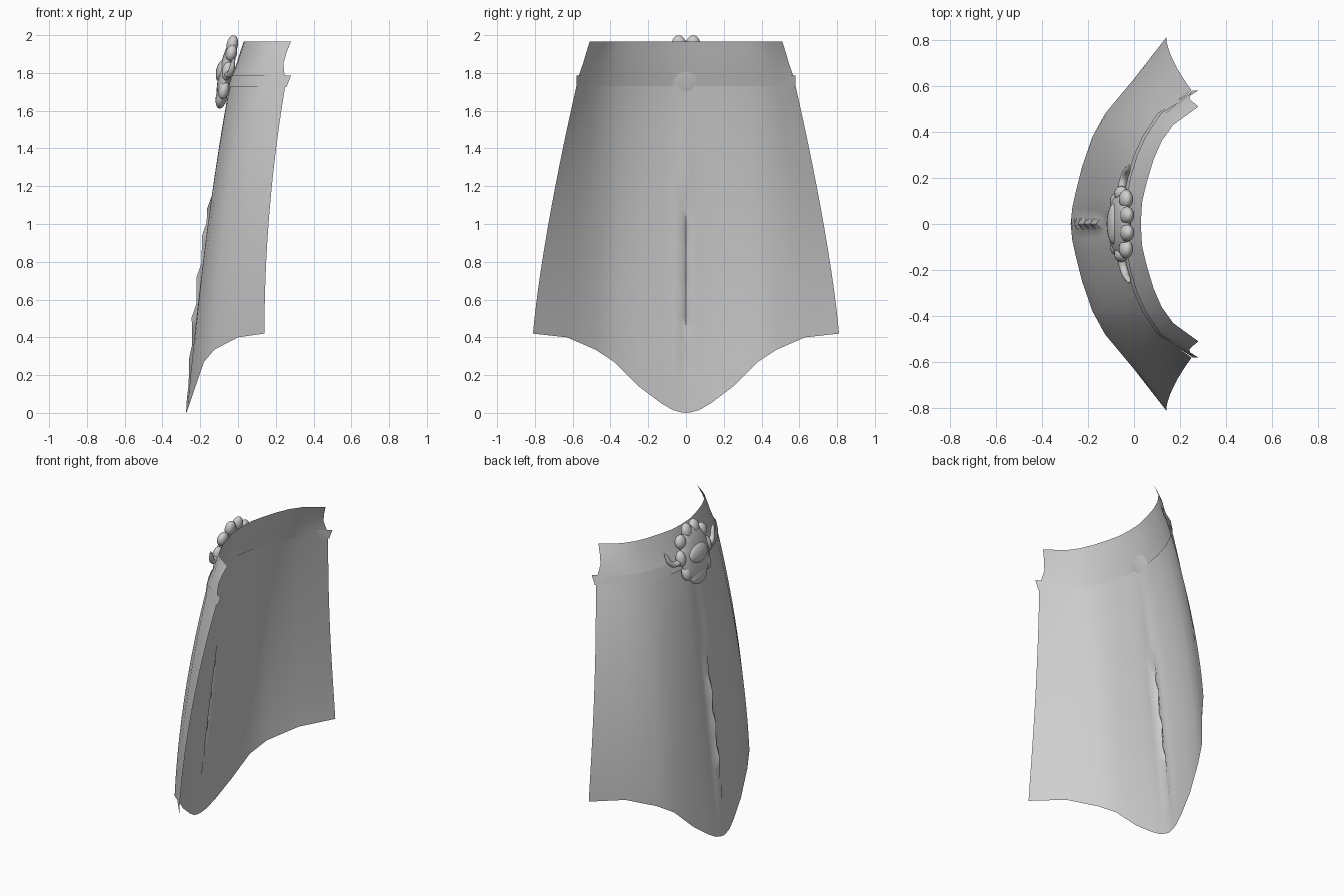
import bpy
import math
from mathutils import Vector

cube = bpy.data.objects.get("Cube")
if cube:
    bpy.data.objects.remove(cube, do_unlink=True)

GREY = (0.62, 0.62, 0.62, 1)
mat = bpy.data.materials.new("plain grey")
mat.use_nodes = True
mat.diffuse_color = GREY
mat.node_tree.nodes["Principled BSDF"].inputs["Base Color"].default_value = GREY


def lerp(a, b, t):
    return a + (b - a) * t


def finish(obj, angle=60):
    obj.data.materials.append(mat)
    bpy.ops.object.select_all(action='DESELECT')
    obj.select_set(True)
    bpy.context.view_layer.objects.active = obj
    bpy.ops.object.shade_smooth_by_angle(angle=math.radians(angle))
    return obj


def sheet(name, rows):
    """Open surface from rows of points, listed top to bottom, -y to +y."""
    n = len(rows[0])
    verts = [p for row in rows for p in row]
    faces = [(i * n + j, i * n + j + 1, (i + 1) * n + j + 1, (i + 1) * n + j)
             for i in range(len(rows) - 1) for j in range(n - 1)]
    mesh = bpy.data.meshes.new(name)
    mesh.from_pydata(verts, [], faces)
    obj = bpy.data.objects.new(name, mesh)
    bpy.context.collection.objects.link(obj)
    return finish(obj)


def mirrored(half):
    """Full row across y from its +y half, centre point first."""
    return [(x, -y, z) for x, y, z in reversed(half[1:])] + half


# Half outlines, centre to side edge: waist (x, y) and hem (x, y, z)
WAIST = [(-.045, 0), (-.045, .02), (-.044, .05), (-.04, .10), (-.022, .20),
         (.008, .30), (.045, .38), (.11, .48), (.25, .58)]
HEM = [(-.275, 0, 0), (-.272, .03, .004), (-.268, .07, .015), (-.255, .13, .05),
       (-.225, .25, .14), (-.18, .38, .27), (-.125, .48, .335), (0, .63, .40),
       (.14, .81, .42)]

# Flared skirt panel with a rippled pleat down the middle
ROWS = 24
skirt_rows = []
for i in range(ROWS + 1):
    s = i / ROWS
    half = []
    for j, ((wx, wy), (hx, hy, hz)) in enumerate(zip(WAIST, HEM)):
        edge = j / (len(HEM) - 1)
        z = lerp(1.73, hz, s)
        fx = lerp(s ** 0.9, 1 - (1 - s) ** 2, edge)
        fy = lerp(s, 1 - (1 - s) ** 1.5, 0.6)
        x, y = lerp(wx, hx, fx), lerp(wy, hy, fy)
        if j == 0:
            fade = max(0, min(1, (1.17 - z) / .08, z / .5))
            x -= fade * (.024 + .009 * math.sin(z * 29))
        half.append((x, y, z))
    skirt_rows.append(mirrored(half))
sheet("skirt_panel", skirt_rows)

# Waistband: leans inward to its rim and turns up inside as a lip
RIM = [(.03, 0), (.031, .02), (.032, .05), (.036, .10), (.055, .18),
       (.085, .28), (.12, .36), (.17, .43), (.28, .51)]


def band_row(t, z, out=0.0, end=0.0):
    half = []
    for j, ((rx, ry), (wx, wy)) in enumerate(zip(RIM, WAIST)):
        x = lerp(rx, wx, t) - out
        if j == len(RIM) - 1:
            x += end
        half.append((x, lerp(ry, wy, t), z))
    return mirrored(half)


band = [band_row(0, 1.965), band_row(.25, 1.91, 0, -.015),
        band_row(.5, 1.85, 0, -.025), band_row(.8, 1.79, 0, -.01),
        band_row(1, 1.725, .008, .015)]
sheet("waistband", band)
sheet("waistband_lip", [band_row(1, 1.725, .008, .015),
                        band_row(1, 1.785, -.008, .022)])


# Clasp: a domed shell with a scalloped rim and curled side hooks
def blob(name, loc, size, tilt=0.0):
    bpy.ops.mesh.primitive_uv_sphere_add(segments=20, ring_count=12,
                                         location=loc, rotation=(0, tilt, 0))
    obj = bpy.context.active_object
    obj.name = name
    obj.scale = size
    return finish(obj)


LEAN = .2
blob("clasp_shell", (-.063, 0, 1.80), (.038, .135, .175), LEAN)
blob("clasp_lower_boss", (-.087, 0, 1.675), (.03, .085, .065), LEAN)
blob("clasp_middle_boss", (-.088, 0, 1.81), (.028, .09, .06), LEAN)

for side in (1, -1):
    blob("clasp_top_lobe", (-.03, side * .038, 1.95), (.03, .038, .05), LEAN)
    blob("clasp_upper_lobe", (-.035, side * .108, 1.905), (.03, .042, .045), LEAN)
    blob("clasp_side_lobe", (-.055, side * .132, 1.81), (.03, .033, .05), LEAN)
    blob("clasp_lower_lobe", (-.075, side * .10, 1.71), (.028, .035, .05), LEAN)

    # Curled hook as a tapered tube
    curve = bpy.data.curves.new("clasp_hook", 'CURVE')
    curve.dimensions = '3D'
    curve.bevel_depth = .018
    curve.bevel_resolution = 3
    curve.use_fill_caps = True
    path = [(-.06, .12, 1.80, 1), (-.05, .18, 1.78, 1), (-.035, .225, 1.81, .9),
            (-.025, .24, 1.86, .7), (-.02, .255, 1.88, .25)]
    spline = curve.splines.new('NURBS')
    spline.points.add(len(path) - 1)
    spline.use_endpoint_u = True
    spline.order_u = 3
    for point, (x, y, z, r) in zip(spline.points, path):
        point.co = (x, side * y, z, 1)
        point.radius = r
    hook = bpy.data.objects.new("clasp_hook", curve)
    bpy.context.collection.objects.link(hook)
    bpy.ops.object.select_all(action='DESELECT')
    hook.select_set(True)
    bpy.context.view_layer.objects.active = hook
    bpy.ops.object.convert(target='MESH')
    finish(bpy.context.active_object)
